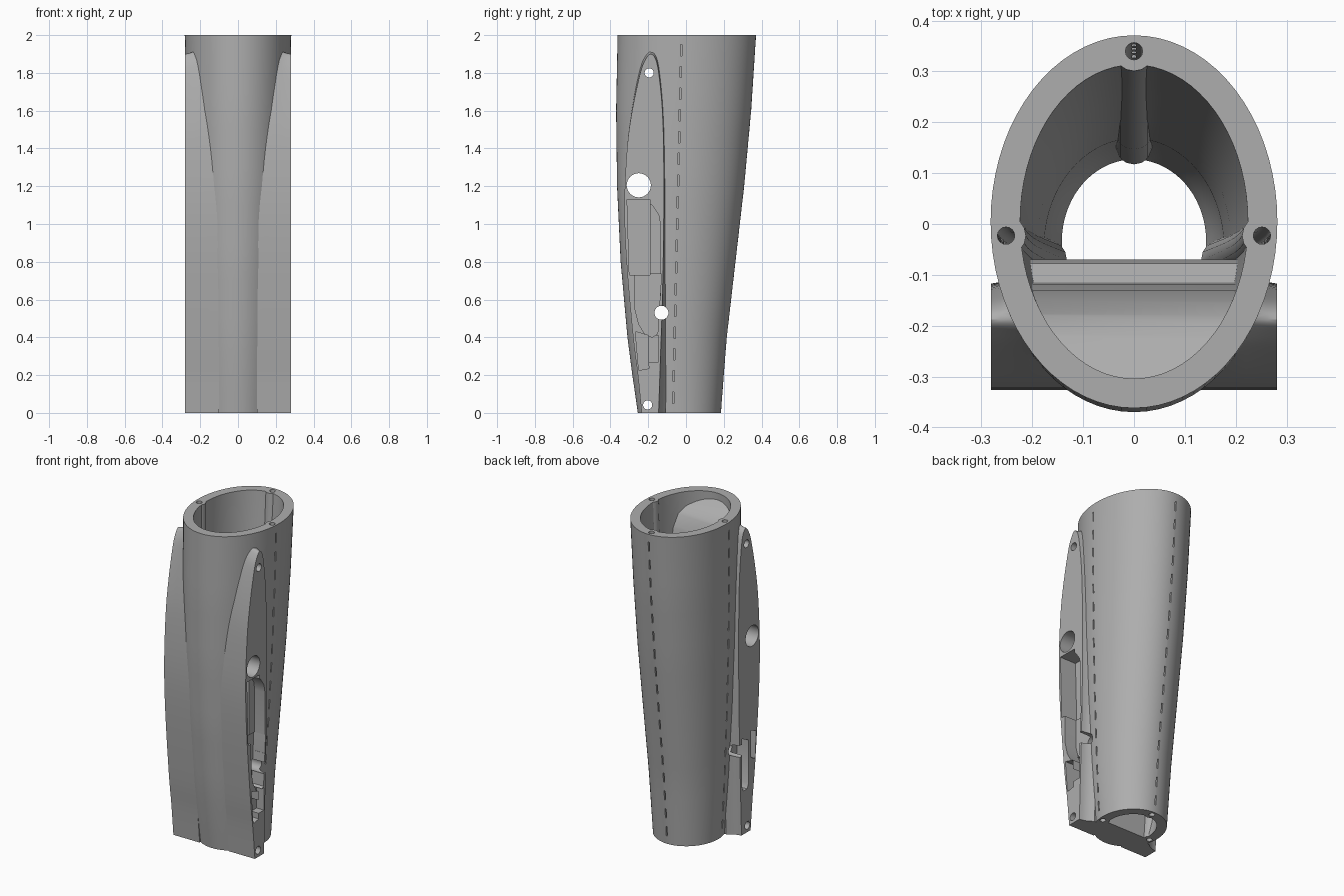
import bpy, bmesh, math

if "Cube" in bpy.data.objects:
    bpy.data.objects.remove(bpy.data.objects["Cube"])

grey = bpy.data.materials.new("mid grey")
grey.diffuse_color = (0.42, 0.42, 0.42, 1)
grey.use_nodes = True
grey.node_tree.nodes["Principled BSDF"].inputs["Base Color"].default_value = grey.diffuse_color

# body stations: height, front y, back y, half width
STATIONS = [(0, -.255, .185, .20), (.2, -.284, .2, .213), (.4, -.31, .216, .225), (.8, -.346, .262, .247),
            (1.2, -.365, .308, .264), (1.6, -.37, .345, .275), (2, -.362, .371, .282)]


def station(z):
    z = min(max(z, 0), 2)
    for p, q in zip(STATIONS, STATIONS[1:]):
        if z <= q[0]:
            t = (z - p[0]) / (q[0] - p[0])
            return [a + (b - a) * t for a, b in zip(p, q)][1:]


def loft(name, rings):
    """Closed solid through rings of equal point count."""
    bm = bmesh.new()
    rows = [[bm.verts.new(p) for p in r] for r in rings]
    n = len(rows[0])
    for a, b in zip(rows, rows[1:]):
        for i in range(n):
            bm.faces.new((a[i], a[(i + 1) % n], b[(i + 1) % n], b[i]))
    bm.faces.new(rows[0][::-1])
    bm.faces.new(rows[-1])
    bmesh.ops.recalc_face_normals(bm, faces=bm.faces)
    me = bpy.data.meshes.new(name)
    bm.to_mesh(me)
    bm.free()
    ob = bpy.data.objects.new(name, me)
    bpy.context.collection.objects.link(ob)
    return ob


def prism(name, outline, x0, x1):
    return loft(name, [[(x, y, z) for y, z in outline] for x in (x0, x1)])


def combine(ob, tool, op):
    m = ob.modifiers.new(op, 'BOOLEAN')
    m.operation, m.object, m.solver = op, tool, 'EXACT'
    bpy.context.view_layer.objects.active = ob
    bpy.ops.object.modifier_apply(modifier=m.name)
    bpy.data.objects.remove(tool)


def oval(z, inset, at=None, n=72):
    f, b, w = station(z)
    c, r = (f + b) / 2, (b - f) / 2 - inset
    return [((w - inset) * math.cos(2 * math.pi * i / n), c + r * math.sin(2 * math.pi * i / n),
             z if at is None else at) for i in range(n)]


def smooth(points, steps=4):
    """Catmull-Rom curve through an open list of points."""
    out = []
    for i in range(len(points) - 1):
        p = [points[max(0, min(len(points) - 1, i + k))] for k in (-1, 0, 1, 2)]
        for s in range(steps):
            t = s / steps
            out.append(tuple(.5 * (2 * b + (c - a) * t + (2 * a - 5 * b + 4 * c - d) * t * t
                                   + (3 * b - a - 3 * c + d) * t ** 3) for a, b, c, d in zip(*p)))
    return out + [points[-1]]


def wall_point(side, z, inset):
    """Point on the wall: side -1 left, 0 back, 1 right."""
    f, b, w = station(z)
    if side == 0:
        return 0, b - inset
    return side * (w - inset), -.07 + .0235 * z


def wall_tube(name, side, radius):
    rings = []
    for z in (-.02, .2, .4, .8, 1.2, 1.6, 2.02):
        x, y = wall_point(side, z, .03)
        rings.append([(x + radius * math.cos(i * math.pi / 8), y + radius * math.sin(i * math.pi / 8), z)
                      for i in range(16)])
    return loft(name, rings)


# outer shell
body = loft("tapered_sleeve", [oval(z / 10, 0) for z in range(21)])

# leaf-shaped side pods, flared where they meet the shell
leaf = smooth([(-.235, 0), (-.255, .2), (-.28, .4), (-.315, .8), (-.326, 1.1), (-.312, 1.4), (-.285, 1.6),
               (-.242, 1.8), (-.215, 1.87), (-.188, 1.9), (-.16, 1.87), (-.142, 1.78), (-.125, 1.6), (-.118, 1.35),
               (-.118, 1.0), (-.125, .6), (-.135, .3), (-.145, 0)])
half = leaf.index(max(leaf, key=lambda p: p[1]))


def flared(x, off):
    return [(x, y + (off if i > half else 0), z + off * max(0, (z - 1.4) / .5)) for i, (y, z) in enumerate(leaf)]


for s in (-1, 1):
    pod = loft("pod", [flared(s * x, o) for x, o in
                       ((.281, 0), (.262, .003), (.24, .01), (.22, .021), (.2, .036), (.1, .036))])
    combine(body, pod, 'UNION')

# hollow core, kept solid behind the pods and ridged around the screw channels
core = loft("core", [oval(0, .058, -.02)] + [oval(z, i) for z, i in
            ((0, .058), (.06, .05), (.15, .04), (.4, .048), (.8, .056), (1.2, .058), (1.6, .058), (2, .058))]
            + [oval(2, .058, 2.02)])
bulkhead = prism("bulkhead", [(-.5, -.1), (-.07, -.1), (-.07, 1.2), (-.078, 1.24), (-.115, 1.28), (-.118, 1.45),
                              (-.13, 1.65), (-.15, 1.79), (-.18, 1.87), (-.22, 1.91), (-.31, 1.96), (-.5, 1.96)], -.5, .5)
combine(core, bulkhead, 'DIFFERENCE')
for s in (-1, 0, 1):
    combine(core, wall_tube("ridge", s, .039), 'DIFFERENCE')
combine(body, core, 'DIFFERENCE')

# screw channels inside the wall
for s in (-1, 0, 1):
    combine(body, wall_tube("channel", s, .017), 'DIFFERENCE')

# cross holes
for y, z, r in ((-.195, 1.8, .024), (-.25, 1.205, .064), (-.13, .53, .037), (-.203, .042, .024)):
    circle = [(y + r * math.cos(i * math.pi / 16), z + r * math.sin(i * math.pi / 16)) for i in range(32)]
    combine(body, prism("cross_hole", circle, -.4, .4), 'DIFFERENCE')

# right pod pockets: outline and floor x
POCKETS = [
    ([(-.312, 1.13), (-.19, 1.13), (-.19, .73), (-.3, .73)], .17),
    ([(-.2, 1.11), (-.18, 1.1), (-.145, 1.05), (-.136, 1.0), (-.136, .62), (-.2, .62)], .21),
    ([(-.272, .735), (-.13, .735), (-.15, .42), (-.18, .4), (-.22, .42), (-.25, .47), (-.27, .55)], .2),
    ([(-.268, .43), (-.2, .41), (-.197, .235), (-.25, .225)], .18),
    ([(-.199, .41), (-.146, .41), (-.146, .27), (-.199, .27)], .23)]
for outline, floor in POCKETS:
    combine(body, prism("pocket", outline, floor, .32), 'DIFFERENCE')

# left pod pockets
for outline, floor in (([(-.215, .57), (-.15, .6), (-.15, .3), (-.165, .27), (-.2, .27), (-.215, .3)], -.2),
                       ([(-.29, .6), (-.24, .62), (-.24, .45), (-.28, .43)], -.2)):
    combine(body, prism("pocket", outline, floor, -.32), 'DIFFERENCE')

# dashed slits from the shell into the screw channels
for s in (-1, 0, 1):
    for k in range(17):
        z = .08 + k * .115
        x, y = wall_point(s, z, .012)
        hx, hy = (.004, .02) if s == 0 else (.02, .004)
        slit = loft("slit", [[(x + a * hx, y + b * hy, z + h) for a, b in ((-1, -1), (1, -1), (1, 1), (-1, 1))]
                             for h in (-.03, .03)])
        combine(body, slit, 'DIFFERENCE')

body.data.materials.clear()
body.data.materials.append(grey)
for p in body.data.polygons:
    p.material_index = 0
bpy.ops.object.select_all(action='DESELECT')
body.select_set(True)
bpy.context.view_layer.objects.active = body
bpy.ops.object.shade_smooth_by_angle(angle=math.radians(28))
